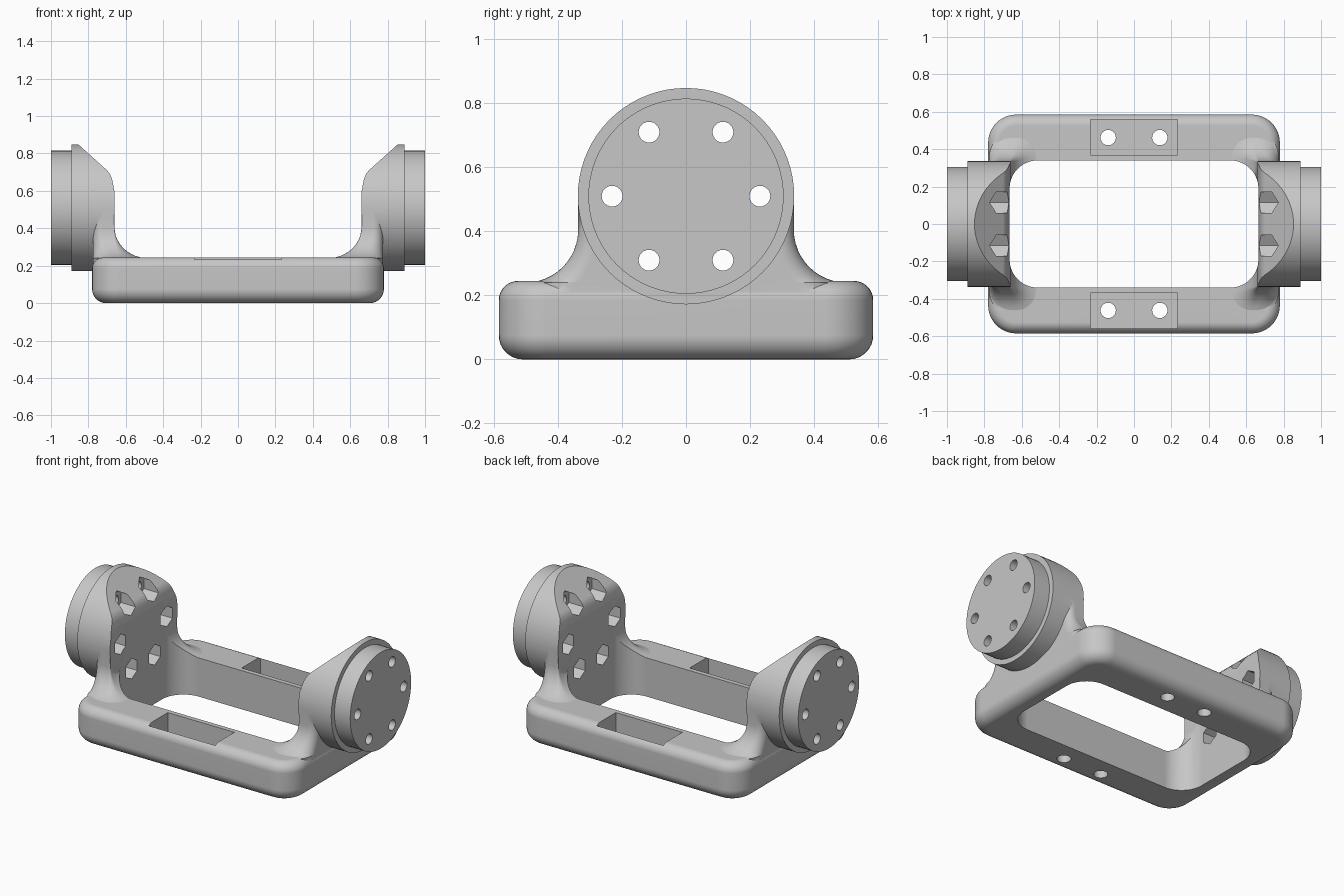
import bpy, bmesh
from math import sin, cos, pi
from mathutils import Matrix, Vector

cube = bpy.data.objects.get("Cube")
if cube:
    bpy.data.objects.remove(cube, do_unlink=True)

grey = bpy.data.materials.new("plain_grey")
grey.use_nodes = True
colour = (0.57, 0.57, 0.57, 1)
grey.diffuse_color = colour
grey.node_tree.nodes["Principled BSDF"].inputs["Base Color"].default_value = colour

TURN = Matrix.Rotation(pi, 4, 'Z')


def loft(bm, rings):
    """Skin a stack of equal-length rings and cap both ends."""
    loops = [[bm.verts.new(p) for p in ring] for ring in rings]
    for a, b in zip(loops, loops[1:]):
        for i in range(len(a)):
            j = (i + 1) % len(a)
            bm.faces.new((a[i], a[j], b[j], b[i]))
    bm.faces.new(loops[0][::-1])
    bm.faces.new(loops[-1])


def rounded(x0, x1, y, r0, r1, z, n=10):
    """Rounded rectangle, radius r0 on the x0 side and r1 on the x1 side."""
    corners = ((x1 - r1, y - r1, r1), (x0 + r0, y - r0, r0),
               (x0 + r0, r0 - y, r0), (x1 - r1, r1 - y, r1))
    pts = []
    for q, (cx, cy, r) in enumerate(corners):
        for i in range(n + 1):
            a = (q + i / n) * pi / 2
            pts.append(Vector((cx + r * cos(a), cy + r * sin(a), z)))
    return pts


def rod(u, v, r, lo, hi, n, axis='X'):
    """Two end rings of a rod along x (u, v = y, z) or z (u, v = x, y)."""
    rings = []
    for w in (lo, hi):
        ring = []
        for i in range(n):
            a = 2 * pi * i / n + pi / 2
            p, q = u + r * cos(a), v + r * sin(a)
            ring.append(Vector((w, p, q) if axis == 'X' else (p, q, w)))
        rings.append(ring)
    return rings


def build(name, solids, both_ends=False):
    bm = bmesh.new()
    for rings in solids:
        loft(bm, rings)
        if both_ends:
            loft(bm, [[TURN @ p for p in ring] for ring in rings])
    bmesh.ops.recalc_face_normals(bm, faces=bm.faces)
    mesh = bpy.data.meshes.new(name)
    bm.to_mesh(mesh)
    bm.free()
    mesh.materials.append(grey)
    obj = bpy.data.objects.new(name, mesh)
    bpy.context.collection.objects.link(obj)
    return obj


def activate(obj):
    bpy.ops.object.select_all(action='DESELECT')
    obj.select_set(True)
    bpy.context.view_layer.objects.active = obj


def combine(obj, tool, operation='DIFFERENCE', keep=False):
    activate(obj)
    mod = obj.modifiers.new("cut", 'BOOLEAN')
    mod.operation, mod.solver, mod.object = operation, 'EXACT', tool
    bpy.ops.object.modifier_apply(modifier=mod.name)
    if not keep:
        bpy.data.objects.remove(tool, do_unlink=True)


def finish(obj):
    activate(obj)
    bpy.ops.object.shade_smooth_by_angle(angle=0.55)
    mod = obj.modifiers.new("even_shading", 'WEIGHTED_NORMAL')
    mod.keep_sharp = True


# Base slab with rounded bottom and top edges
STEPS = 8
levels = []
for i in range(STEPS + 1):
    a = i / STEPS * pi / 2
    levels.append((0.075 * (1 - sin(a)), 0.075 * (1 - cos(a))))
for i in range(STEPS + 1):
    a = i / STEPS * pi / 2
    levels.append((0.06 * (1 - cos(a)), 0.185 + 0.06 * sin(a)))
frame = build("frame", [[rounded(d - 0.78, 0.78 - d, 0.585 - d, 0.15 - d, 0.15 - d, z)
                         for d, z in levels]])

# Towers flaring out into the base
spread = [(0.165, 0.12)]
for i in range(13):
    a = i / 12 * pi / 2
    spread.append((0.165 * (1 - sin(a)), 0.405 - 0.165 * cos(a)))
spread.append((0, 0.5))
tower = [rounded(0.66 - 1.1 * d, 0.775, 0.337 + d, 0.005 + 0.8 * d, 0.05 + 0.6 * d, z)
         for d, z in spread]
combine(frame, build("towers", [tower], True), 'UNION')

# Round bosses at the top of each tower
combine(frame, build("bosses", [rod(0, 0.51, 0.338, 0.66, 0.89, 72)], True), 'UNION')

# Opening through the middle
combine(frame, build("opening", [[rounded(-0.665, 0.665, 0.34, 0.15, 0.15, z, 14)
                                  for z in (-0.1, 1)]]))

# Sloped shoulder on the inner top of each boss
slope = [(0.911, 0.9), (0.70, 0.71), (0.684, 0.69), (0.673, 0.662),
         (0.666, 0.625), (0.659, 0.59), (0.5, 0.59), (0.5, 0.9)]
shoulder = [[Vector((x, y, z)) for x, z in slope] for y in (-0.5, 0.5)]
combine(frame, build("shoulders", [shoulder], True))

# Hexagonal nut pockets and bolt holes in a ring of six
spots = [(0.231 * cos(k * pi / 3), 0.51 + 0.231 * sin(k * pi / 3)) for k in range(6)]
combine(frame, build("nut_pockets", [rod(y, z, 0.065, 0.5, 0.78, 6) for y, z in spots], True))
bolts = build("bolt_holes", [rod(y, z, 0.0325, 0.7, 1.1, 24) for y, z in spots], True)
combine(frame, bolts, keep=True)

# Rectangular pockets in the rails, each with two screw holes
pocket = [[Vector((x, y, z)) for x, y in ((-0.233, 0.37), (0.233, 0.37),
                                         (0.233, 0.56), (-0.233, 0.56))]
          for z in (0.1, 0.4)]
combine(frame, build("rail_pockets", [pocket], True))
combine(frame, build("screw_holes", [rod(x, 0.462, 0.041, -0.1, 0.2, 24, 'Z')
                                     for x in (-0.138, 0.138)], True))
finish(frame)

# Mounting discs on the outer ends
discs = build("mounting_discs", [rod(0, 0.51, 0.305, 0.89, 1.0, 72)], True)
combine(discs, bolts)
finish(discs)
